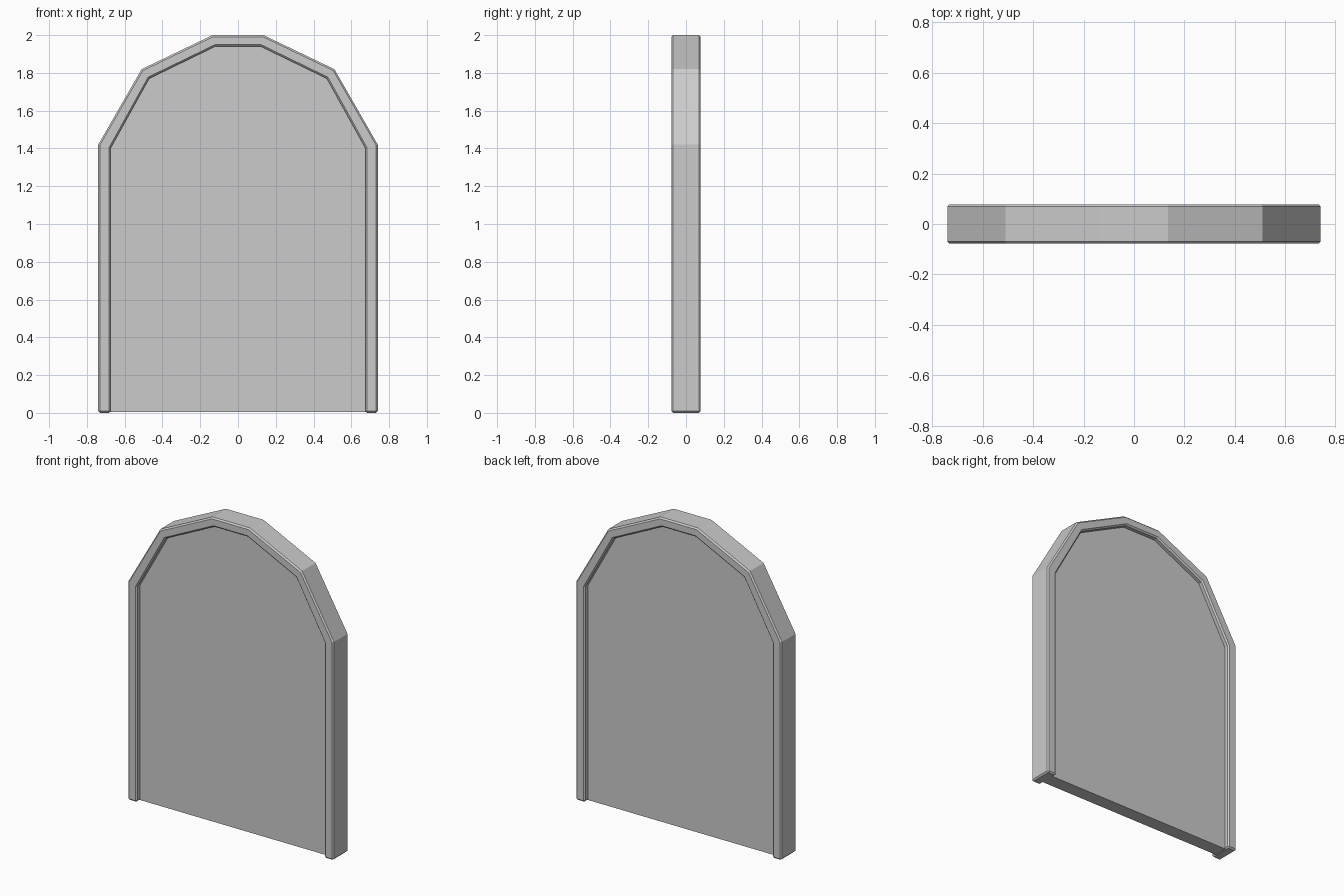
import bpy, bmesh

if "Cube" in bpy.data.objects:
    bpy.data.objects.remove(bpy.data.objects["Cube"])

# Right half of the arch, from the floor to the crown: outer and inner outlines
OUTER = [(0.74, 0.0), (0.74, 1.42), (0.51, 1.82), (0.135, 2.0)]
INNER = [(0.675, 0.0), (0.675, 1.40), (0.47, 1.77), (0.12, 1.94)]


def full_arch(half):
    """Mirror a half outline across x = 0."""
    return half + [(-x, z) for x, z in reversed(half)]


def make_object(name, faces, depth):
    """Extrude flat x-z polygons to a slab centred on y = 0."""
    bm = bmesh.new()
    for pts in faces:
        bm.faces.new([bm.verts.new((x, -depth / 2, z)) for x, z in pts])
    bmesh.ops.remove_doubles(bm, verts=bm.verts, dist=1e-5)
    res = bmesh.ops.extrude_face_region(bm, geom=bm.faces[:], use_keep_orig=True)
    verts = [g for g in res["geom"] if isinstance(g, bmesh.types.BMVert)]
    bmesh.ops.translate(bm, verts=verts, vec=(0, depth, 0))
    bmesh.ops.recalc_face_normals(bm, faces=bm.faces[:])
    mesh = bpy.data.meshes.new(name)
    bm.to_mesh(mesh)
    bm.free()
    obj = bpy.data.objects.new(name, mesh)
    bpy.context.collection.objects.link(obj)
    return obj


# Arched frame: a strip of quads between the outlines, with chamfered edges
outer, inner = full_arch(OUTER), full_arch(INNER)
quads = [(outer[i], outer[i + 1], inner[i + 1], inner[i])
         for i in range(len(outer) - 1)]
frame = make_object("arched_frame", quads, 0.156)
bevel = frame.modifiers.new("chamfer", "BEVEL")
bevel.width = 0.009
bevel.segments = 1
bevel.limit_method = 'ANGLE'
bevel.angle_limit = 1.0

# Recessed door panel, tucked slightly into the frame
panel_half = [(x + 0.015 * (x > 0.3), max(z + 0.012 * (z > 0), 0.004)) for x, z in INNER]
make_object("door_panel", [full_arch(panel_half)], 0.09)
